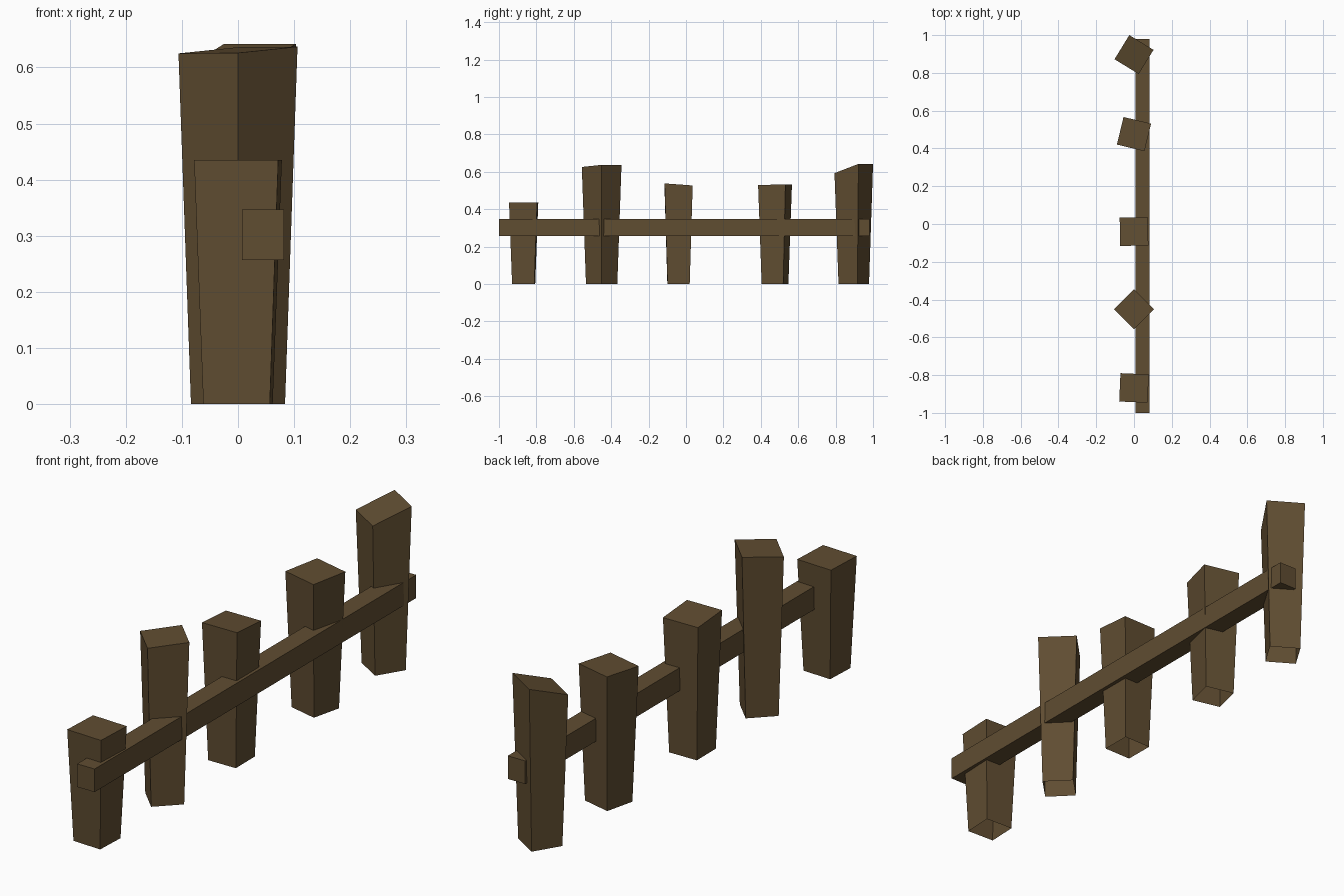
import bpy, bmesh, math

if "Cube" in bpy.data.objects:
    bpy.data.objects.remove(bpy.data.objects["Cube"])

wood = bpy.data.materials.new("dark_brown_wood")
wood.diffuse_color = (0.117, 0.074, 0.031, 1)
wood.use_nodes = True
wood.node_tree.nodes["Principled BSDF"].inputs["Base Color"].default_value = wood.diffuse_color


def make_object(name, bm):
    mesh = bpy.data.meshes.new(name)
    bm.to_mesh(mesh)
    bm.free()
    mesh.materials.append(wood)
    bpy.context.collection.objects.link(bpy.data.objects.new(name, mesh))


def post(name, y, degrees, heights, half=0.075, taper=0.79):
    """Square post, narrower at the open bottom, with a slanted top."""
    a = math.radians(degrees)
    c, s = math.cos(a), math.sin(a)
    corners = [(-1, -1), (1, -1), (1, 1), (-1, 1)]
    bm = bmesh.new()

    def ring(r, zs):
        return [bm.verts.new(((u * c - v * s) * r, y + (u * s + v * c) * r, z))
                for (u, v), z in zip(corners, zs)]

    low = ring(half * taper, [0] * 4)
    top = ring(half, heights)
    for i in range(4):
        j = (i + 1) % 4
        bm.faces.new((low[i], low[j], top[j], top[i]))
    bm.faces.new(top)
    make_object(name, bm)


# Fence posts: position along y, twist, heights of the four top corners
posts = [
    (-0.868, -2.5, (0.435, 0.435, 0.435, 0.435)),
    (-0.451, 45, (0.626, 0.637, 0.636, 0.625)),
    (-0.040, 0.5, (0.538, 0.538, 0.527, 0.527)),
    (0.476, -13.5, (0.529, 0.529, 0.533, 0.533)),
    (0.897, -31.5, (0.593, 0.593, 0.642, 0.642)),
]
for n, (y, deg, hs) in enumerate(posts, 1):
    post(f"fence_post_{n}", y, deg, hs)

# Horizontal rail
bm = bmesh.new()
bmesh.ops.create_cube(bm, size=1)
bmesh.ops.scale(bm, vec=(0.075, 1.98, 0.09), verts=bm.verts)
bmesh.ops.translate(bm, vec=(0.0445, -0.01, 0.302), verts=bm.verts)
make_object("fence_rail", bm)
